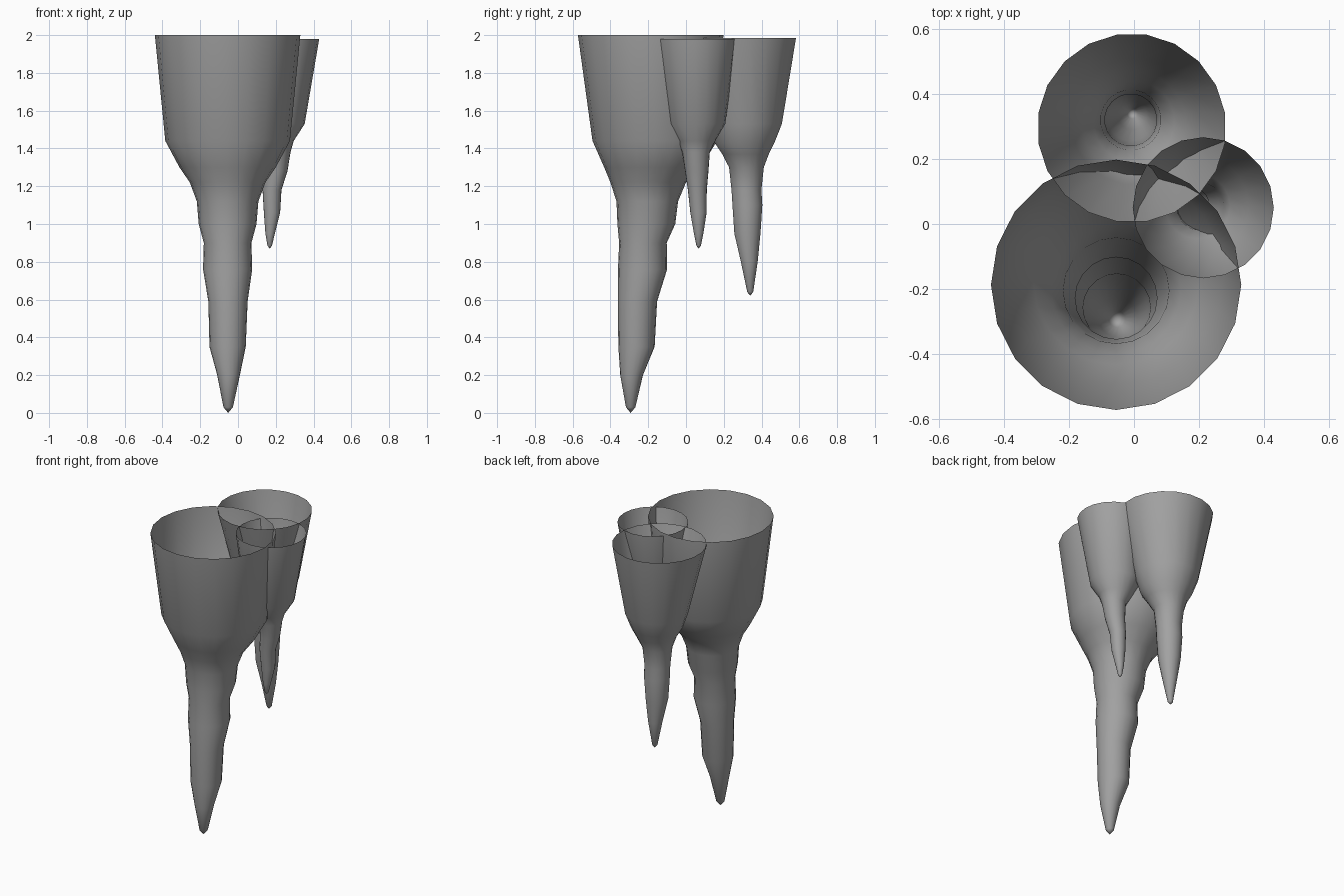
import bpy
import bmesh
import math

SIDES = 20

default_cube = bpy.data.objects.get("Cube")
if default_cube is not None:
    bpy.data.objects.remove(default_cube, do_unlink=True)

# One plain stone colour for everything
stone_grey = bpy.data.materials.new("stone grey")
stone_colour = (0.36, 0.36, 0.36, 1)
stone_grey.use_nodes = True
stone_grey.diffuse_color = stone_colour
stone_shader = stone_grey.node_tree.nodes["Principled BSDF"]
stone_shader.inputs["Base Color"].default_value = stone_colour
stone_shader.inputs["Roughness"].default_value = 0.9


def add_ring(mesh_builder, height, centre_x, centre_y, radius, turn):
    """One horizontal loop of vertices around the given centre."""
    ring = []
    for step in range(SIDES):
        angle = math.tau * (step + turn) / SIDES
        ring.append(mesh_builder.verts.new((
            centre_x + radius * math.cos(angle),
            centre_y + radius * math.sin(angle),
            height)))
    return ring


def stalactite(name, sections, tip_height, turn=0):
    """Open-topped hanging spike lofted through (height, x, y, radius)."""
    mesh_builder = bmesh.new()
    rings = [add_ring(mesh_builder, *section, turn) for section in sections]

    # Side walls between neighbouring rings
    for upper, lower in zip(rings, rings[1:]):
        for step in range(SIDES):
            following = (step + 1) % SIDES
            mesh_builder.faces.new((upper[step], lower[step],
                                    lower[following], upper[following]))

    # Blunt point at the bottom
    last_x, last_y = sections[-1][1:3]
    tip = mesh_builder.verts.new((last_x, last_y, tip_height))
    for step in range(SIDES):
        following = (step + 1) % SIDES
        mesh_builder.faces.new((rings[-1][step], tip, rings[-1][following]))

    mesh = bpy.data.meshes.new(name)
    mesh_builder.to_mesh(mesh)
    mesh_builder.free()
    mesh.materials.append(stone_grey)
    spike = bpy.data.objects.new(name, mesh)
    bpy.context.collection.objects.link(spike)

    bpy.ops.object.select_all(action="DESELECT")
    spike.select_set(True)
    bpy.context.view_layer.objects.active = spike
    bpy.ops.object.shade_smooth_by_angle(angle=math.radians(40))
    return spike


# Largest spike, at the front
stalactite("large_stalactite", [
    (2, -.055, -.187, .385),
    (1.44, -.055, -.165, .33),
    (1.3, -.055, -.178, .255),
    (1.22, -.055, -.2, .2),
    (1.12, -.055, -.205, .163),
    (1, -.055, -.21, .153),
    (.9, -.055, -.228, .126),
    (.76, -.055, -.23, .13),
    (.59, -.053, -.257, .104),
    (.35, -.055, -.262, .096),
    (.2, -.05, -.288, .06),
    (.03, -.052, -.293, .025),
], tip_height=0)

# Middle spike, at the back
stalactite("middle_stalactite", [
    (1.985, -.007, .295, .291),
    (1.53, 0, .315, .195),
    (1.43, 0, .31, .16),
    (1.37, 0, .315, .125),
    (1.3, -.01, .32, .093),
    (1.18, -.01, .32, .08),
    (1.1, -.01, .325, .08),
    (.95, -.01, .325, .07),
    (.8, -.005, .335, .045),
    (.64, -.005, .34, .016),
], tip_height=.62, turn=.5)

# Smallest spike, tucked in at the left side
stalactite("small_stalactite", [
    (1.98, .213, .05, .217),
    (1.53, .2, .055, .153),
    (1.44, .195, .055, .1),
    (1.38, .205, .053, .073),
    (1.28, .2, .057, .062),
    (1.18, .18, .06, .05),
    (1.06, .18, .066, .043),
    (.95, .17, .067, .025),
    (.885, .168, .067, .012),
], tip_height=.87)
